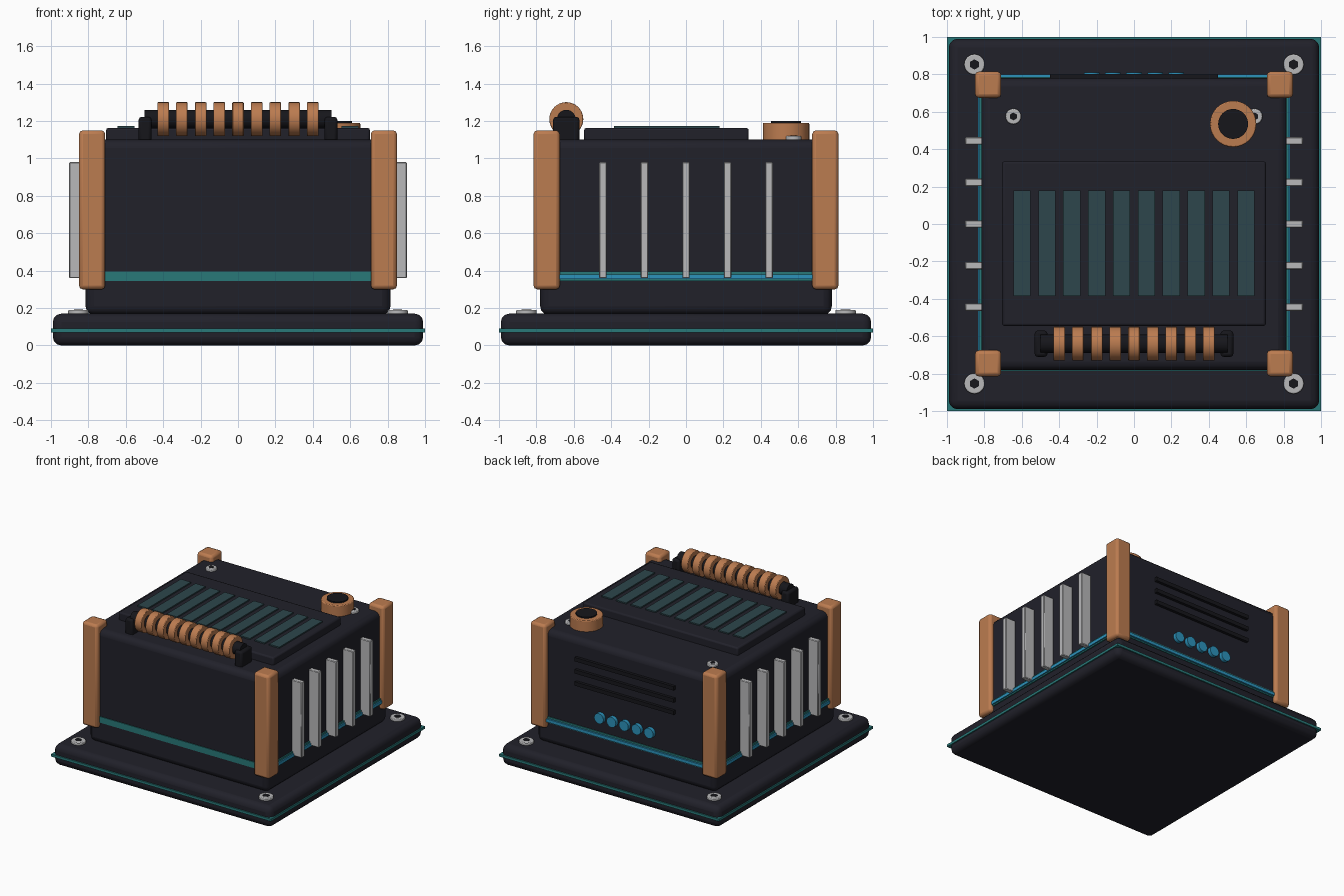
import bpy, math

if "Cube" in bpy.data.objects:
    bpy.data.objects.remove(bpy.data.objects["Cube"])

def mat(name, r, g, b):
    m = bpy.data.materials.new(name)
    m.diffuse_color = (r, g, b, 1)
    m.use_nodes = True
    m.node_tree.nodes["Principled BSDF"].inputs["Base Color"].default_value = m.diffuse_color
    return m

CASE = mat("dark casing", 0.015, 0.015, 0.023)
BLACK = mat("black trim", 0.008, 0.008, 0.011)
COPPER = mat("copper", 0.50, 0.20, 0.08)
STEEL = mat("steel", 0.48, 0.48, 0.49)
TEAL = mat("teal trim", 0.022, 0.19, 0.19)
GLASS = mat("dark teal cells", 0.026, 0.062, 0.072)
BLUE = mat("blue light", 0.025, 0.29, 0.50)

def finish(o, name, m, bevel, seg):
    o.name = name
    o.data.materials.append(m)
    if bevel:
        b = o.modifiers.new("bevel", 'BEVEL')
        b.width, b.segments, b.limit_method = bevel, seg, 'ANGLE'
    bpy.ops.object.shade_smooth_by_angle(angle=math.radians(35))
    return o

def box(name, x0, x1, y0, y1, z0, z1, m, bevel=0, seg=2):
    bpy.ops.mesh.primitive_cube_add(size=1, location=((x0+x1)/2, (y0+y1)/2, (z0+z1)/2))
    o = bpy.context.object
    o.scale = (x1-x0, y1-y0, z1-z0)
    bpy.ops.object.transform_apply(location=False, rotation=False, scale=True)
    return finish(o, name, m, bevel, seg)

def cyl(name, loc, r, depth, m, axis='Z', n=32, bevel=0):
    rot = {'X': (0, math.pi/2, 0), 'Y': (math.pi/2, 0, 0), 'Z': (0, 0, 0)}[axis]
    bpy.ops.mesh.primitive_cylinder_add(vertices=n, radius=r, depth=depth, location=loc, rotation=rot)
    return finish(bpy.context.object, name, m, bevel, 2)

def screw(name, x, y, z, r):
    cyl(name, (x, y, z + 0.005), r, 0.03, STEEL, bevel=0.006)
    cyl(name + "_socket", (x, y, z + 0.012), r*0.5, 0.02, BLACK, n=6)

# Base plate with trim line and corner screws
box("base_plate", -0.99, 0.99, -0.99, 0.99, 0, 0.17, CASE, 0.045, 3)
box("base_trim", -1, 1, -1, 1, 0.07, 0.09, TEAL)

# Main housing and the band around it
box("housing", -0.815, 0.815, -0.78, 0.78, 0.165, 1.10, CASE, 0.045, 3)
box("housing_band", -0.825, 0.825, -0.786, 0.786, 0.345, 0.395, TEAL)
box("back_light_strip", -0.75, 0.75, 0.77, 0.80, 0.355, 0.38, BLUE)

for s in (-1, 1):
    xs = sorted((s*0.80, s*0.835))
    box("side_light_strip", xs[0], xs[1], -0.70, 0.70, 0.355, 0.38, BLUE)
    # Cooling fins
    for i in range(5):
        y = (i - 2)*0.222
        xf = sorted((s*0.80, s*0.903))
        box("cooling_fin", xf[0], xf[1], y-0.02, y+0.02, 0.36, 0.98, STEEL, 0.004, 1)
    # Corner posts and base screws
    for t in (-1, 1):
        cx, cy = s*0.78, t*0.745
        box("corner_post", cx-0.07, cx+0.07, cy-0.07, cy+0.07, 0.30, 1.15, COPPER, 0.02)
        screw("base_screw", s*0.853, t*0.853, 0.17, 0.055)
    screw("top_screw", s*0.645, 0.575, 1.10, 0.042)
    # Coil brackets
    box("coil_bracket", s*0.497-0.034, s*0.497+0.034, -0.71, -0.57, 1.08, 1.222, BLACK, 0.015)

# Top panel with cells
box("top_panel", -0.705, 0.705, -0.545, 0.335, 1.08, 1.163, CASE, 0.012)
for i in range(10):
    x = (i - 4.5)*0.133
    box("panel_cell", x-0.046, x+0.046, -0.385, 0.178, 1.16, 1.173, GLASS)

# Coil with windings
cyl("coil_core", (0, -0.64, 1.21), 0.05, 1.0, BLACK, 'X')
for i in range(9):
    cyl("coil_winding", ((i-4)*0.1, -0.64, 1.21), 0.091, 0.062, COPPER, 'X', bevel=0.005)

# Round terminal
cyl("terminal_ring", (0.53, 0.535, 1.14), 0.124, 0.10, COPPER, bevel=0.006)
cyl("terminal_cap", (0.53, 0.535, 1.15), 0.08, 0.10, BLACK)

# Back vents and indicator lights
for i in range(3):
    z = 0.74 + i*0.1
    box("back_vent", -0.45, 0.45, 0.77, 0.803, z-0.016, z+0.016, BLACK)
for i in range(5):
    cyl("indicator_light", ((i-2)*0.113, 0.79, 0.515), 0.042, 0.04, BLUE, 'Y', n=24)
